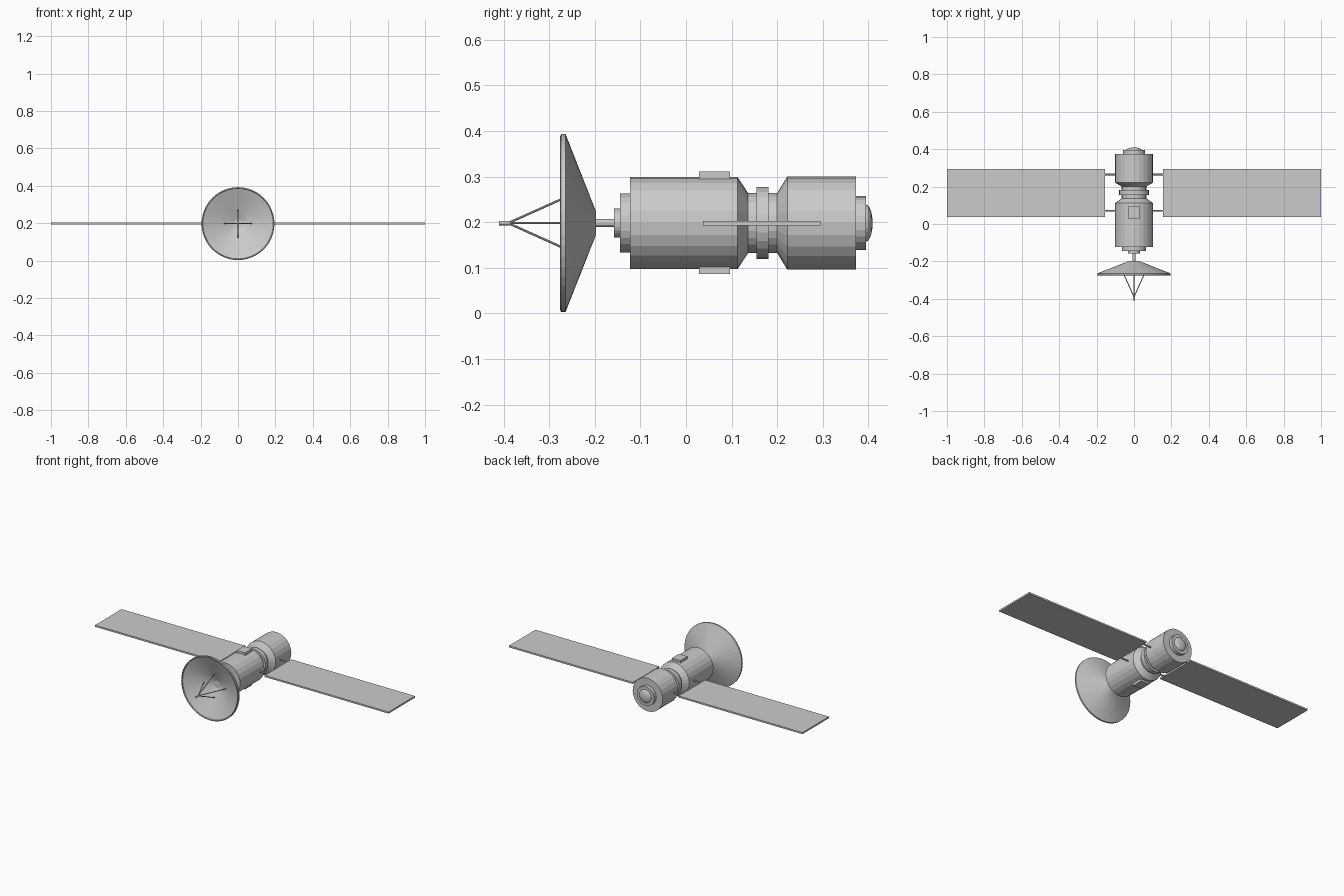
import bpy, bmesh, math
from mathutils import Vector

if "Cube" in bpy.data.objects:
    bpy.data.objects.remove(bpy.data.objects["Cube"])

CZ = 0.198  # height of the long axis


def finish(name, bm):
    bmesh.ops.remove_doubles(bm, verts=bm.verts, dist=1e-5)
    bmesh.ops.recalc_face_normals(bm, faces=bm.faces)
    mesh = bpy.data.meshes.new(name)
    bm.to_mesh(mesh)
    bm.free()
    obj = bpy.data.objects.new(name, mesh)
    bpy.context.collection.objects.link(obj)
    return obj


def lathe(name, profile, sides=24):
    """Turn (y, radius) points around the long axis."""
    bm = bmesh.new()
    rings = []
    for y, r in profile:
        angles = [2 * math.pi * i / sides for i in range(sides)]
        if r == 0:
            rings.append([bm.verts.new((0, y, CZ))] * sides)
        else:
            rings.append([bm.verts.new((r * math.cos(a), y, CZ + r * math.sin(a))) for a in angles])
    for a, b in zip(rings, rings[1:]):
        for i in range(sides):
            j = (i + 1) % sides
            bm.faces.new(list(dict.fromkeys((a[i], a[j], b[j], b[i]))))
    return finish(name, bm)


def disc(name, y0, y1, r, sides=24):
    return lathe(name, [(y0, 0), (y0, r), (y1, r), (y1, 0)], sides)


def rod(name, p, q, r, sides=8):
    p, q = Vector(p), Vector(q)
    bm = bmesh.new()
    bmesh.ops.create_cone(bm, cap_ends=True, segments=sides, radius1=r, radius2=r, depth=(q - p).length)
    obj = finish(name, bm)
    obj.location = (p + q) / 2
    obj.rotation_euler = (q - p).to_track_quat('Z', 'Y').to_euler()
    return obj


def box(name, lo, hi):
    bm = bmesh.new()
    bmesh.ops.create_cube(bm, size=1)
    lo, hi = Vector(lo), Vector(hi)
    for v in bm.verts:
        v.co = (lo + hi) / 2 + v.co * (hi - lo)
    return finish(name, bm)


# Main hull: long front module, waist, short rear module
lathe("hull", [(-0.123, 0), (-0.123, 0.101), (0.113, 0.101), (0.136, 0.066),
               (0.200, 0.066), (0.222, 0.102), (0.373, 0.102), (0.373, 0)])
disc("waist_ring", 0.155, 0.181, 0.079)
disc("front_plate", -0.145, -0.120, 0.065)
disc("front_hub", -0.158, -0.143, 0.032)
disc("rear_plate", 0.370, 0.395, 0.059)

# Rounded rear cap
dome = [(0.394 + 0.015 * math.sin(t), 0.041 * math.cos(t)) for t in [math.pi / 2 * i / 5 for i in range(5)]]
lathe("rear_dome", [(0.394, 0)] + dome + [(0.409, 0)])

# Dish antenna with its mast, feed and four struts
lathe("dish", [(-0.197, 0), (-0.197, 0.025), (-0.264, 0.195), (-0.274, 0.195),
               (-0.276, 0.190), (-0.270, 0.188), (-0.204, 0.022), (-0.204, 0)], 48)
disc("dish_mast", -0.204, -0.150, 0.009, 12)
disc("dish_feed", -0.410, -0.387, 0.005, 12)
for i in range(4):
    a = i * math.pi / 2
    rod(f"feed_strut_{i + 1}", (0, -0.390, CZ),
        (0.074 * math.cos(a), -0.225, CZ + 0.074 * math.sin(a)), 0.0025)

# Equipment boxes above and below the hull
box("top_box", (-0.029, 0.028, CZ + 0.09), (0.029, 0.096, CZ + 0.113))
box("bottom_box", (-0.029, 0.028, CZ - 0.112), (0.029, 0.096, CZ - 0.09))

# Solar wings, each on two rods
for s, side in ((-1, "left"), (1, "right")):
    x0, x1 = sorted((s * 0.156, s * 1.0))
    box(f"{side}_solar_panel", (x0, 0.037, CZ - 0.005), (x1, 0.295, CZ + 0.005))
    for y, end in ((0.07, "front"), (0.265, "rear")):
        rod(f"{side}_{end}_panel_rod", (s * 0.09, y, CZ), (s * 0.16, y, CZ), 0.0045)
